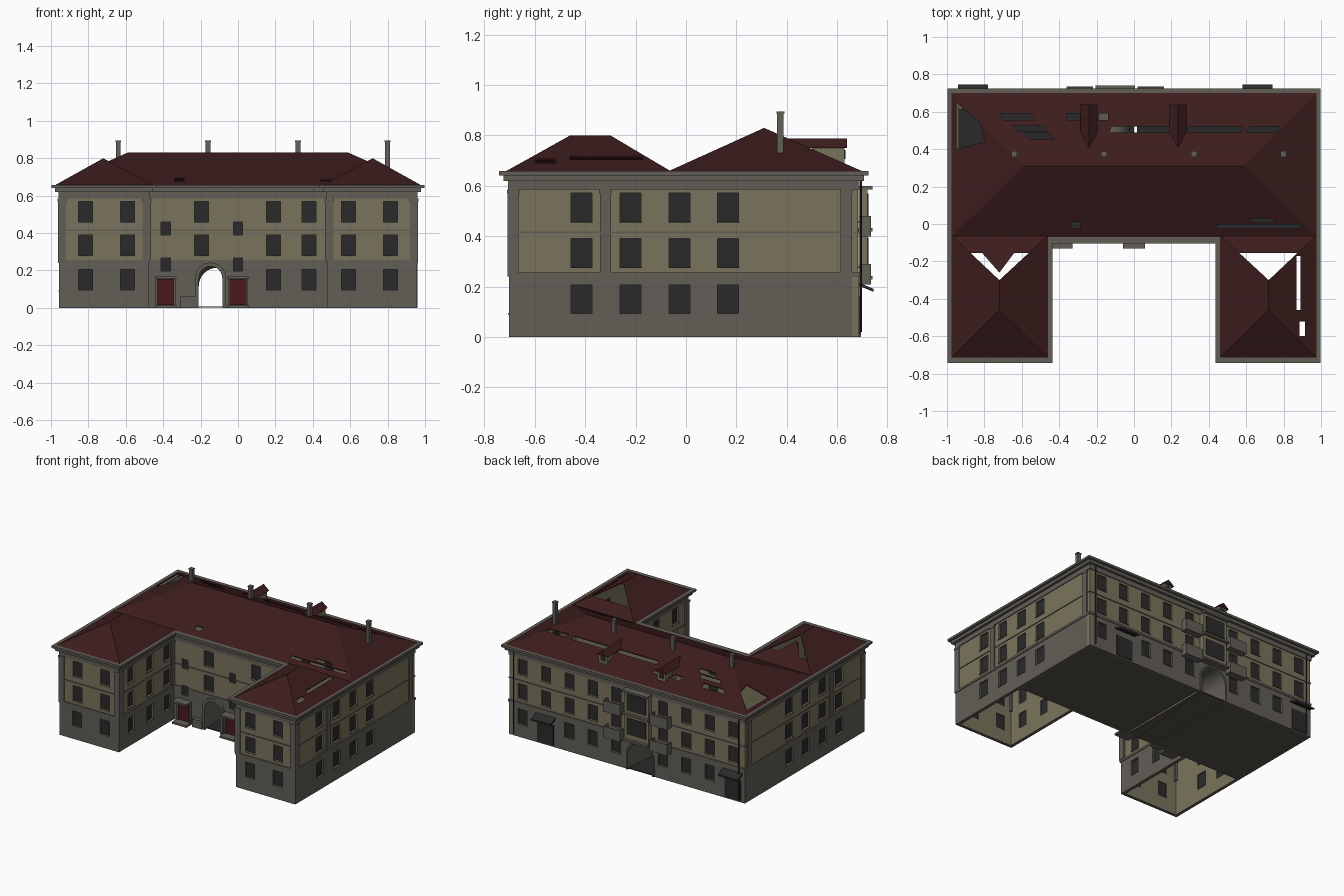
import bpy, bmesh, math
from mathutils import Matrix, Vector

cube = bpy.data.objects.get("Cube")
if cube:
    bpy.data.objects.remove(cube, do_unlink=True)


def material(name, r, g, b):
    m = bpy.data.materials.new(name)
    m.use_nodes = True
    m.diffuse_color = (r, g, b, 1)
    m.node_tree.nodes["Principled BSDF"].inputs["Base Color"].default_value = (r, g, b, 1)
    return m


PLASTER = material("ochre plaster", 0.195, 0.175, 0.107)
STONE = material("grey stone", 0.122, 0.113, 0.095)
ROOF = material("dark red tiles", 0.046, 0.0122, 0.0122)
GLASS = material("charcoal", 0.023, 0.023, 0.023)
DOOR = material("red door", 0.07, 0.01, 0.012)
FLOOR = material("floor underside", 0.092, 0.085, 0.071)


def finish(name, bm, *mats):
    bmesh.ops.recalc_face_normals(bm, faces=bm.faces[:])
    me = bpy.data.meshes.new(name)
    bm.to_mesh(me)
    bm.free()
    for m in mats:
        me.materials.append(m)
    ob = bpy.data.objects.new(name, me)
    bpy.context.scene.collection.objects.link(ob)
    return ob


def box(bm, centre, size):
    mat = Matrix.Translation(centre) @ Matrix.Diagonal((*size, 1))
    bmesh.ops.create_cube(bm, size=1, matrix=mat)


def boxes(name, mat, items):
    bm = bmesh.new()
    for centre, size in items:
        box(bm, centre, size)
    return finish(name, bm, mat)


def polys(name, mat, faces, thick=0.0):
    bm = bmesh.new()
    for f in faces:
        bm.faces.new([bm.verts.new(p) for p in f])
    bmesh.ops.remove_doubles(bm, verts=bm.verts[:], dist=0.0005)
    if thick:
        ext = bmesh.ops.extrude_face_region(bm, geom=bm.faces[:], use_keep_orig=True)["geom"]
        bmesh.ops.translate(bm, vec=(0, 0, -thick), verts=[v for v in ext if isinstance(v, bmesh.types.BMVert)])
    return finish(name, bm, mat)


def prism(bm, points, offset):
    f = bm.faces.new([bm.verts.new(p) for p in points])
    ext = bmesh.ops.extrude_face_region(bm, geom=[f])["geom"]
    bmesh.ops.translate(bm, vec=offset, verts=[v for v in ext if isinstance(v, bmesh.types.BMVert)])


def pierce(objects, bm):
    cutter = finish("opening_cutter", bm)
    cutter.hide_render = True
    for ob in objects:
        mod = ob.modifiers.new("openings", "BOOLEAN")
        mod.object, mod.operation, mod.solver = cutter, "DIFFERENCE", "EXACT"
    bpy.context.view_layer.update()
    deps = bpy.context.evaluated_depsgraph_get()
    cut = [bpy.data.meshes.new_from_object(ob.evaluated_get(deps)) for ob in objects]
    for ob, me in zip(objects, cut):
        ob.modifiers.clear()
        ob.data = me
    bpy.data.objects.remove(cutter, do_unlink=True)


# Building outline: a U open to the front
XO, XI, YF, YM, YB = 0.955, 0.478, -0.70, -0.062, 0.682


def outline(o):
    a, i, f, m, b = XO + o, XI - o, YF - o, YM - o, YB + o
    return [(-a, f), (-i, f), (-i, m), (i, m), (i, f), (a, f), (a, b), (-a, b)]


def u_band(name, out, inn, z0, z1, mat, inner_mat=None):
    bm = bmesh.new()
    rings = [[bm.verts.new((x, y, z)) for x, y in outline(o)]
             for o, z in ((out, z0), (out, z1), (inn, z1), (inn, z0))]
    for k in range(4):
        a, b = rings[k], rings[(k + 1) % 4]
        for i in range(8):
            j = (i + 1) % 8
            bm.faces.new((a[i], a[j], b[j], b[i])).material_index = int(k == 2)
    return finish(name, bm, mat, inner_mat or mat)


def arch(cx, hw, top, foot=0.0, n=16):
    pts = [(cx - hw, foot)]
    for i in range(n + 1):
        t = math.pi * (1 - i / n)
        pts.append((cx + hw * math.cos(t), top - hw + hw * math.sin(t)))
    return pts + [(cx + hw, foot)]


def arch_shell(name, mat, y0, a0, y1, a1, t):
    bm = bmesh.new()
    rows = []
    for y, (cx, hw, top), d in ((y0, a0, 0), (y1, a1, 0), (y1, a1, t), (y0, a0, t)):
        rows.append([bm.verts.new((x, y, z)) for x, z in arch(cx, hw + d, top + d)])
    for k in range(4):
        a, b = rows[k], rows[(k + 1) % 4]
        for i in range(len(a) - 1):
            bm.faces.new((a[i], a[i + 1], b[i + 1], b[i]))
    return finish(name, bm, mat)


# Windows: (centre x, y, z), facing direction, width, height
ROWS = (0.15, 0.335, 0.515)
BACK_X = [-0.1 + 0.19 * k for k in (-4, -3, -2, -1, 1, 2, 3, 4, 5)]
GARAGES = (BACK_X[0], BACK_X[7])
windows = []
for r, z in enumerate(ROWS):
    for s in (-1, 1):
        windows += [((s * x, YF, z), (0, -1), 0.075, 0.11) for x in (0.59, 0.815)]
        windows += [((s * XO, y, z), (s, 0), 0.083, 0.113) for y in (-0.415, -0.22, -0.025, 0.167)]
        windows += [((s * XI, y, z), (-s, 0), 0.07, 0.11) for y in (-0.56, -0.34, -0.14)]
    windows += [((x, YM, z), (0, -1), 0.075, 0.11) for x in (-0.195, 0.19, 0.38) if r or x > 0]
    windows += [((x, YB, z), (0, 1), 0.075, 0.11) for x in BACK_X if r or x not in GARAGES]
sill_count = len(windows)
for x in (-0.387, 0.0):
    windows += [((x, YM, z), (0, -1), 0.05, 0.07) for z in (0.232, 0.425)]


def oriented(n, w, d, h):
    return (d, w, h) if n[0] else (w, d, h)


panes, sills = [], []
holes = bmesh.new()
for k, (c, n, w, h) in enumerate(windows):
    c, d = Vector(c), Vector((*n, 0))
    panes.append((c - d * 0.012, oriented(n, w + 0.004, 0.004, h + 0.004)))
    box(holes, c, oriented(n, w, 0.07, h))
    if k < sill_count:
        sills.append((c + d * 0.001 - Vector((0, 0, h / 2 + 0.003)), oriented(n, w + 0.006, 0.01, 0.005)))
boxes("window_panes", GLASS, panes)
boxes("window_sills", STONE, sills)

# Walls and courses, pierced by the windows and the passage arches
FRONT_ARCH, BACK_ARCH = (-0.147, 0.063, 0.222), (-0.11, 0.1, 0.215)
for y, prof in ((YM, FRONT_ARCH), (YB, BACK_ARCH)):
    prism(holes, [(x, y - 0.05, z) for x, z in arch(*prof, foot=-0.05)], (0, 0.1, 0))
pierce([
    u_band("base_wall", 0.003, -0.02, 0, 0.245, STONE, PLASTER),
    u_band("upper_wall", 0, -0.02, 0.245, 0.645, PLASTER, PLASTER),
    u_band("base_course", 0.008, -0.01, 0.24, 0.256, STONE),
    u_band("string_course", 0.005, -0.01, 0.41, 0.418, STONE)], holes)
u_band("frieze", 0.006, -0.01, 0.585, 0.625, STONE)
u_band("lower_cornice", 0.024, -0.01, 0.62, 0.642, STONE)
u_band("eave_gutter", 0.042, -0.02, 0.642, 0.658, STONE)

# Pilasters with capitals at the corners and along the sides
pil = []
for s in (-1, 1):
    for x, y in ((XO - 0.014, YF + 0.014), (XI + 0.01, YF + 0.014), (XO - 0.014, YB - 0.046),
                 (XO - 0.014, -0.32), (XI + 0.012, YM - 0.012)):
        pil.append(((s * x, y, 0.42), (0.044, 0.044, 0.33)))
        pil.append(((s * x, y, 0.577), (0.05, 0.05, 0.014)))
boxes("pilasters", STONE, pil)
boxes("corner_post", PLASTER, [((XO - 0.01, YB - 0.01, 0.12), (0.028, 0.028, 0.238))])

# Main block floor in two halves with an open joint, partitions and vaulted passage
for name, mat, z in (("ground_floor", FLOOR, 0.0025), ("floor_boards", GLASS, 0.006)):
    boxes(name, mat, [((-0.475, 0.31, z), (0.95, 0.74, 0.003)), ((0.483, 0.31, z), (0.934, 0.74, 0.003))])
boxes("joint_wall", PLASTER, [((-0.002, 0.31, 0.1), (0.004, 0.73, 0.19))])
boxes("partitions", PLASTER, [((s * 0.705, YM + 0.01, 0.32), (0.44, 0.02, 0.63)) for s in (-1, 1)])
arch_shell("passage_vault", STONE, YM, FRONT_ARCH, YB, BACK_ARCH, 0.005)
arch_shell("front_arch_surround", STONE, YM - 0.025, FRONT_ARCH, YM, FRONT_ARCH, 0.02)
arch_shell("back_arch_surround", STONE, YB, BACK_ARCH, YB + 0.012, BACK_ARCH, 0.012)

# Roofs: long hipped roof, plus a hipped roof with a gap on each wing
E, R, Q = 0.658, 0.83, 0.975
a, b, c, d = (-Q, -0.07, E), (Q, -0.07, E), (Q, 0.70, E), (-Q, 0.70, E)
l, r = (-0.59, 0.31, R), (0.59, 0.31, R)
roofs = [polys("main_roof", ROOF, [(a, b, r, l), (b, c, r), (c, d, l, r), (d, a, l)], 0.006)]
for s, side in ((-1, "right"), (1, "left")):
    o1, o2, i1, i2 = [(s * x, y, E) for x in (Q, 0.46) for y in (-0.715, -0.06)]
    t1, t2 = (s * 0.72, -0.46, 0.8), (s * 0.72, -0.30, 0.8)
    go, gi = [Vector(p).lerp(Vector(t2), 0.396) for p in (o2, i2)]
    faces = [(o1, i1, t1), (o1, o2, go, t2, t1), (i1, i2, gi, t2, t1), (o2, i2, gi, go)]
    roofs.append(polys(side + "_wing_roof", ROOF, faces, 0.006))
    if s < 0:
        polys("gap_tile_patch", ROOF, [(go.lerp(gi, 0.2), go.lerp(gi, 0.75), (s * 0.72, -0.26, 0.775))])

# Open strips in the roof slopes
gaps = [[(x0, y0), (x1, y0), (x1 + k, y1), (x0 + k, y1)] for x0, x1, y0, y1, k in (
    (-0.7, -0.53, 0.555, 0.59, -0.02), (-0.56, -0.43, 0.455, 0.49, -0.03), (-0.62, -0.46, 0.495, 0.525, -0.03),
    (-0.36, -0.29, 0.555, 0.59, 0), (-0.19, -0.14, 0.555, 0.59, 0), (-0.13, 0.19, 0.49, 0.52, 0.01),
    (0.28, 0.57, 0.49, 0.52, 0.01), (0.6, 0.76, 0.49, 0.52, 0.02), (0.44, 0.89, -0.025, -0.003, 0),
    (0.64, 0.76, 0.008, 0.03, -0.03), (-0.34, -0.29, -0.025, 0.01, 0),
    (0.868, 0.89, -0.46, -0.17, 0), (0.885, 0.915, -0.6, -0.52, 0))]
gaps.append([(-0.95, 0.65), (-0.82, 0.54), (-0.8, 0.44), (-0.95, 0.4)])
bm = bmesh.new()
for g in gaps:
    prism(bm, [(x, y, 0.6) for x, y in g], (0, 0, 0.3))
pierce([roofs[0], roofs[2]], bm)

# Dormers on the back slope
for k, x in enumerate((-0.24, 0.235)):
    boxes(f"dormer_body_{k}", PLASTER, [((x, 0.565, 0.71), (0.066, 0.13, 0.085))])
    boxes(f"dormer_window_{k}", GLASS, [((x, 0.631, 0.725), (0.035, 0.004, 0.035))])
    w, y0, y1 = 0.046, 0.405, 0.64
    p = [[(x - w, y, 0.75), (x, y, 0.787), (x + w, y, 0.75)] for y in (y0, y1)]
    polys(f"dormer_roof_{k}", ROOF, [p[1], (p[0][0], p[0][1], p[1][1], p[1][0]),
                                     (p[0][1], p[0][2], p[1][2], p[1][1])])

# Chimneys
chim = []
for x in (-0.64, -0.16, 0.32, 0.8):
    chim += [((x, 0.375, 0.81), (0.026, 0.026, 0.16)), ((x, 0.375, 0.892), (0.031, 0.031, 0.008))]
boxes("chimneys", STONE, chim)

# Courtyard doors with porch frames, hoods and steps
stone, doors = [], []
for x in (-0.387, 0.0):
    doors.append(((x, -0.07, 0.085), (0.085, 0.009, 0.14)))
    stone += [((x, -0.096, 0.162), (0.116, 0.07, 0.012)), ((x, -0.096, 0.007), (0.116, 0.07, 0.014))]
    stone += [((x + s * 0.048, -0.073, 0.08), (0.01, 0.022, 0.16)) for s in (-1, 1)]
boxes("courtyard_doors", DOOR, doors)
boxes("porch_frames", STONE, stone)
boxes("courtyard_block", STONE, [((-0.268, -0.078, 0.03), (0.08, 0.032, 0.06))])

# Rear bay above the passage
boxes("rear_bay", PLASTER, [((-0.1, 0.702, 0.412), (0.2, 0.036, 0.36))])
boxes("rear_bay_glazing", GLASS, [((-0.1, 0.722, z), (0.155, 0.005, 0.12)) for z in (0.335, 0.51)])
boxes("rear_bay_ledges", STONE, [((-0.1, 0.71, z), (0.21, 0.06, 0.014)) for z in (0.235, 0.425, 0.592)])

# Balconies either side of the bay
balcony = []
for x in (-0.29, 0.09):
    for z in (0.215, 0.405):
        balcony += [((x, 0.71, z), (0.14, 0.05, 0.014)), ((x, 0.731, z + 0.04), (0.14, 0.008, 0.07))]
        balcony += [((x + s * 0.066, 0.708, z + 0.04), (0.008, 0.046, 0.07)) for s in (-1, 1)]
boxes("balconies", STONE, balcony)

# Rear service entrances with sloping hoods
boxes("service_doors", GLASS, [((x, 0.687, 0.085), (0.13, 0.008, 0.15)) for x in GARAGES])
hoods = boxes("service_hoods", GLASS, [((x, 0.715, 0.185), (0.16, 0.06, 0.012)) for x in GARAGES])
for v in hoods.data.vertices:
    if v.co.y < 0.7:
        v.co.z += 0.025

# Rain pipes
bm = bmesh.new()
for x in (-0.915, 0.915):
    bmesh.ops.create_cone(bm, cap_ends=True, segments=8, radius1=0.004, radius2=0.004, depth=0.6,
                          matrix=Matrix.Translation((x, 0.694, 0.32)))
finish("rain_pipes", bm, GLASS)
